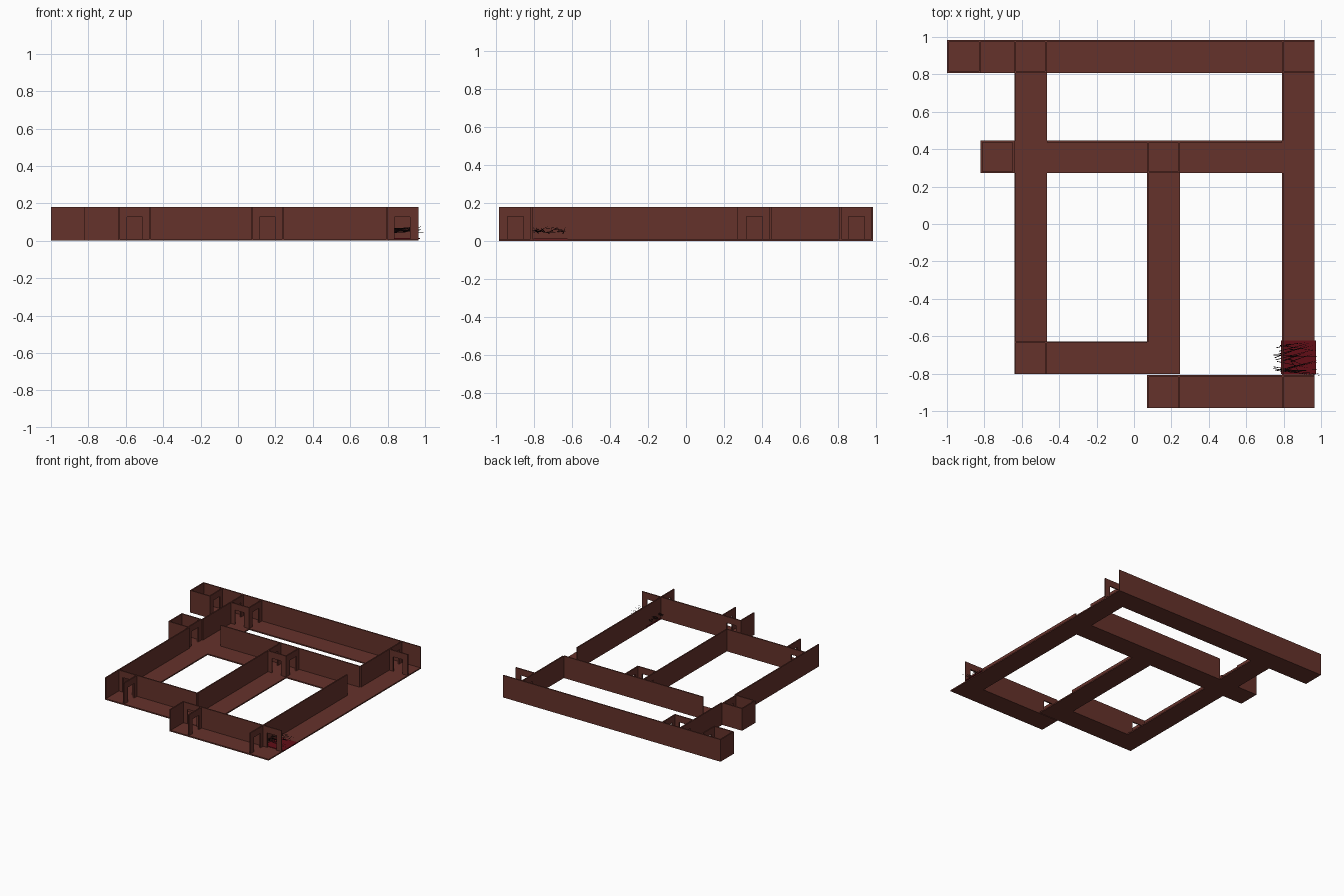
import bpy, bmesh, math, random
from mathutils import Vector, Matrix

if "Cube" in bpy.data.objects:
    bpy.data.objects.remove(bpy.data.objects["Cube"])

random.seed(4)
H, T = 0.18, 0.01          # wall height, wall / floor thickness


def material(name, rgb):
    m = bpy.data.materials.new(name)
    m.diffuse_color = (*rgb, 1)
    m.use_nodes = True
    m.node_tree.nodes["Principled BSDF"].inputs["Base Color"].default_value = m.diffuse_color
    return m


BROWN = material("brick_brown", (0.13, 0.032, 0.024))
RED = material("dark_red", (0.12, 0.004, 0.008))
DARK = material("dark_spike", (0.02, 0.006, 0.006))


def boxes(name, items, mat):
    """One object from (x0, x1, y0, y1, z0, z1) boxes."""
    bm = bmesh.new()
    for x0, x1, y0, y1, z0, z1 in items:
        mtx = Matrix.Translation(((x0 + x1) / 2, (y0 + y1) / 2, (z0 + z1) / 2)) \
            @ Matrix.Diagonal((x1 - x0, y1 - y0, z1 - z0, 1))
        bmesh.ops.create_cube(bm, size=1, matrix=mtx)
    return finish(name, bm, mat)


def finish(name, bm, mat):
    me = bpy.data.meshes.new(name)
    bm.to_mesh(me)
    bm.free()
    ob = bpy.data.objects.new(name, me)
    bpy.context.collection.objects.link(ob)
    me.materials.append(mat)
    return ob


def doorway(name, axis, at, a, b):
    """Wall panel with a door opening; axis is the direction it faces."""
    c, hw, top = (a + b) / 2, 0.042, 0.128
    parts = [(a, c - hw, 0, H), (c + hw, b, 0, H), (c - hw, c + hw, top, H)]
    if axis == 'x':
        items = [(at, at + T, p, q, z0, z1) for p, q, z0, z1 in parts]
    else:
        items = [(p, q, at, at + T, z0, z1) for p, q, z0, z1 in parts]
    boxes(name, items, BROWN)


# Corridor floors
for name, x0, x1, y0, y1 in [
        ("back_floor", -1, 0.965, 0.808, 0.983),
        ("left_floor", -0.64, -0.465, -0.803, 0.808),
        ("middle_floor_left", -0.82, -0.64, 0.272, 0.447),
        ("middle_floor", -0.465, 0.79, 0.272, 0.447),
        ("centre_floor", 0.07, 0.245, -0.803, 0.272),
        ("lower_floor", -0.465, 0.07, -0.803, -0.627),
        ("right_floor", 0.79, 0.965, -0.808, 0.808),
        ("front_floor", 0.07, 0.965, -0.983, -0.808)]:
    boxes(name, [(x0, x1, y0, y1, 0, T)], BROWN)

# Walls facing the front
for name, x0, x1, y in [
        ("back_wall", -1, 0.965, 0.973),
        ("end_room_front_wall", -1, -0.82, 0.808),
        ("side_room_back_wall", -0.82, -0.64, 0.437),
        ("side_room_front_wall", -0.82, -0.64, 0.272),
        ("middle_wall", -0.465, 0.79, 0.437),
        ("lower_wall", -0.465, 0.07, -0.637),
        ("front_wall", 0.245, 0.79, -0.818)]:
    boxes(name, [(x0, x1, y, y + T, 0, H)], BROWN)

# Walls facing right
for name, x, y0, y1 in [
        ("end_room_left_wall", -1, 0.808, 0.983),
        ("side_room_left_wall", -0.82, 0.272, 0.447),
        ("left_wall_front", -0.64, -0.803, 0.272),
        ("left_wall_back", -0.64, 0.447, 0.808),
        ("centre_wall", 0.07, -0.627, 0.272),
        ("right_wall_front", 0.79, -0.808, 0.272),
        ("right_wall_back", 0.79, 0.447, 0.808),
        ("front_room_left_wall", 0.07, -0.983, -0.808)]:
    boxes(name, [(x, x + T, y0, y1, 0, H)], BROWN)

# Doorways across the corridors
BACK, MID, LOW, FRONT = (0.808, 0.983), (0.272, 0.447), (-0.803, -0.627), (-0.983, -0.808)
for i, (x, span) in enumerate([
        (-0.83, BACK), (-0.64, BACK), (-0.475, BACK), (0.79, BACK),
        (-0.65, MID), (0.07, MID), (0.235, MID),
        (-0.475, LOW), (0.235, FRONT), (0.79, FRONT)]):
    doorway(f"side_doorway_{i}", 'x', x, *span)
LEFT, CENTRE, RIGHT = (-0.64, -0.465), (0.07, 0.245), (0.79, 0.965)
for i, (y, span) in enumerate([
        (0.808, LEFT), (0.808, RIGHT), (0.272, CENTRE),
        (-0.637, LEFT), (-0.818, CENTRE), (-0.818, RIGHT)]):
    doorway(f"front_doorway_{i}", 'y', y, *span)

# Red patch with loose spikes in the front right corner
boxes("red_mat", [(0.785, 0.972, -0.803, -0.622, 0.008, 0.014)], RED)
bm = bmesh.new()
for i in range(26):
    a = Vector((random.uniform(0.74, 0.84), random.uniform(-0.80, -0.64), random.uniform(0.04, 0.07)))
    b = Vector((random.uniform(0.88, 0.995), a.y + random.uniform(-0.07, 0.07), random.uniform(0.045, 0.078)))
    b.y = max(-0.81, min(-0.635, b.y))
    if i == 0:
        b.x = 1.0
    d = b - a
    mtx = Matrix.Translation((a + b) / 2) @ d.to_track_quat('Z', 'Y').to_matrix().to_4x4()
    bmesh.ops.create_cone(bm, cap_ends=True, segments=4, radius1=0.002,
                          radius2=0.0005, depth=d.length, matrix=mtx)
finish("spikes", bm, DARK)
